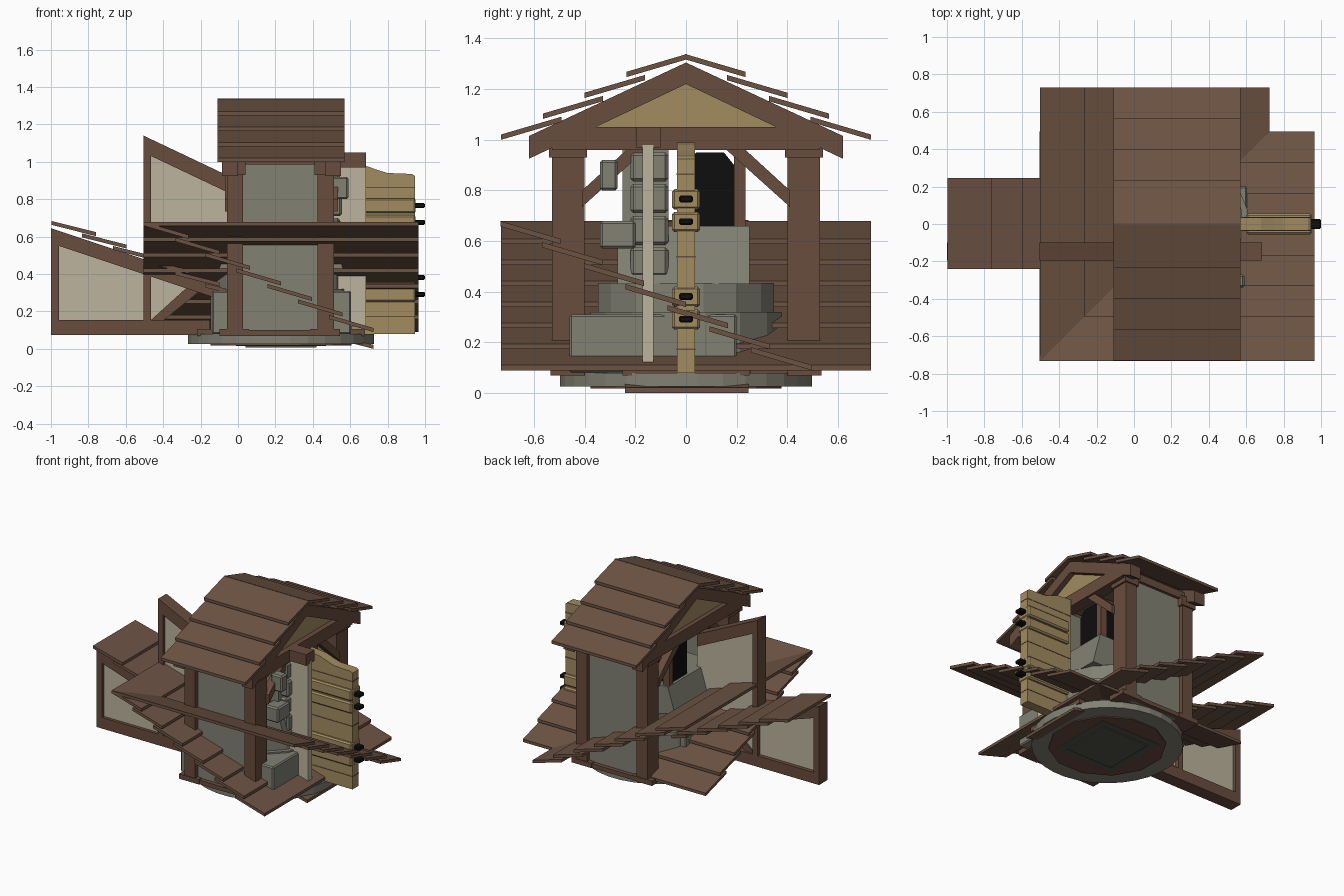
import bpy, bmesh, math
from mathutils import Vector

cube = bpy.data.objects.get("Cube")
if cube:
    bpy.data.objects.remove(cube)


def material(name, r, g, b):
    lin = [((c / 255 + 0.055) / 1.055) ** 2.4 for c in (r, g, b)] + [1]
    m = bpy.data.materials.new(name)
    m.use_nodes = True
    m.diffuse_color = lin
    m.node_tree.nodes["Principled BSDF"].inputs["Base Color"].default_value = lin
    return m


SHINGLE = material("shingle brown", 108, 83, 67)
TIMBER = material("timber brown", 104, 76, 61)
STONE = material("grey stone", 130, 129, 116)
PLASTER = material("pale plaster", 188, 180, 157)
OAK = material("pale oak", 162, 140, 97)
BLACK = material("black", 14, 14, 14)
DARK = material("dark stone", 84, 84, 76)


def finish(name, bm, mat):
    bmesh.ops.recalc_face_normals(bm, faces=bm.faces)
    mesh = bpy.data.meshes.new(name)
    bm.to_mesh(mesh)
    bm.free()
    mesh.materials.append(mat)
    ob = bpy.data.objects.new(name, mesh)
    bpy.context.collection.objects.link(ob)
    return ob


def prism(name, pts, axis, lo, hi, mat):
    """Extrude a 2D outline along an axis; the outline uses the other two axes."""
    bm = bmesh.new()
    place = {"x": lambda u, v, w: (w, u, v),
             "y": lambda u, v, w: (u, w, v),
             "z": lambda u, v, w: (u, v, w)}[axis]
    face = bm.faces.new([bm.verts.new(place(u, v, lo)) for u, v in pts])
    new = bmesh.ops.extrude_face_region(bm, geom=[face])["geom"]
    verts = [g for g in new if isinstance(g, bmesh.types.BMVert)]
    bmesh.ops.translate(bm, verts=verts, vec=Vector(place(0, 0, hi - lo)))
    return finish(name, bm, mat)


def box(name, x, y, z, mat, bevel=0):
    ob = prism(name, [(x[0], y[0]), (x[1], y[0]), (x[1], y[1]), (x[0], y[1])], "z", *z, mat)
    if bevel:
        mod = ob.modifiers.new("bevel", "BEVEL")
        mod.width, mod.segments = bevel, 1
    return ob


def ring(radius, sides, cx=0.23, cy=0.0):
    return [(cx + radius * math.cos(math.tau * (i + .5) / sides),
             cy + radius * math.sin(math.tau * (i + .5) / sides)) for i in range(sides)]


def shingle_rows(name, axis, span, end, z, count, drop, rise, side=1):
    """Overlapping boards, counted upward from the lowest edge."""
    for i in range(count):
        u, v = end - 0.165 * i, z + drop * i
        pts = [(side * u, v), (side * (u - .238), v + rise),
               (side * (u - .238), v + rise + .021), (side * u, v + .021)]
        prism(f"{name}_{i + 1}", pts, axis, *span, SHINGLE)


# Main gabled roof and the sloping lower roofs
for side, tag in ((-1, "front"), (1, "back")):
    shingle_rows(f"main_roof_{tag}", "x", (-.11, .57), .73, 1.0, 4, .0825, .07, side)
shingle_rows("cross_roof", "y", (-.73, .73), .725, .09, 7, .083, .07)
shingle_rows("long_roof", "x", (-.505, .965), .495, .09, 7, .083, .07)
shingle_rows("wing_roof", "y", (-.24, .247), .725, 0, 10, .067, .06)

# Corner posts and long stone walls
for s, tag in ((-1, "front"), (1, "back")):
    ys = sorted((s * .40, s * .53))
    for x, end in ((-.06, "right"), (.425, "left")):
        box(f"{tag}_{end}_post", (x, x + .087), ys, (.07, .98), TIMBER)
        box(f"{tag}_{end}_post_cap", (x - .015, x + .10), sorted((s * .39, s * .54)),
            (.93, 1.0), TIMBER)
        box(f"{tag}_{end}_post_foot", (x - .04, x + .12), sorted((s * .40, s * .535)),
            (.07, .105), TIMBER)
    box(f"{tag}_wall", (.02, .44), sorted((s * .43, s * .50)), (.07, 1.0), STONE)
    box(f"{tag}_wall_plate", (-.08, .55), sorted((s * .42, s * .52)), (.985, 1.04), TIMBER)

# Gable ends
for x0, x1, panel, tag in ((-.085, .0, -.04, "right"), (.465, .55, .5, "left")):
    box(f"{tag}_tie_beam", (x0, x1), (-.53, .53), (.96, 1.05), TIMBER)
    prism(f"{tag}_gable_panel", [(-.4, 1.04), (.4, 1.04), (0, 1.24)], "x",
          panel - .012, panel + .012, OAK)
    for s in (-1, 1):
        prism(f"{tag}_rafter", [(0, 1.305), (s * .62, 1.015), (s * .62, .925), (0, 1.22)],
              "x", x0, x1, TIMBER)
        prism(f"{tag}_brace", [(s * .41, .735), (s * .41, .80), (s * .235, .96), (s * .16, .96)],
              "x", x0 + .015, x1 - .015, TIMBER)

# Round base with floor
prism("stone_base", ring(.5, 32), "z", .025, .08, STONE)
prism("floor_underside", ring(.39, 12), "z", .018, .03, TIMBER)
for i, half in enumerate((.24, .19)):
    box(f"foundation_slab_{i + 1}", (.23 - half, .23 + half), (-half, half),
        (.014 - .006 * i, .03), DARK)
box("floor", (-.22, .68), (-.25, .25), (.07, .105), TIMBER)
box("floor_cross", (-.06, .51), (-.53, .53), (.07, .1), TIMBER)

# Stone hearth and chimney inside
prism("hearth_drum", ring(.385, 16), "z", .08, .32, STONE)
prism("hearth_drum_top", ring(.355, 16), "z", .32, .435, STONE)
box("hearth_block", (-.14, .605), (-.46, .2), (.08, .31), STONE, .008)
prism("hearth_hood", [(-.1, .43), (.56, .43), (.5, .66), (-.03, .66)], "y", -.27, .25, STONE)
box("chimney_core", (.30, .50), (-.25, -.07), (.6, .96), STONE)
for i in range(4):
    box(f"chimney_stone_{i + 1}", (.46, .555 - .01 * (i % 2)), (-.22, -.07),
        (.46 + .125 * i, .575 + .125 * i), STONE, .012)
box("side_stone_low", (.45, .56), (-.34, -.2), (.57, .68), STONE, .01)
box("side_stone_high", (.50, .59), (-.34, -.27), (.80, .92), STONE, .01)

# Dark arched opening with timber frame
prism("opening", [(0, .6), (.19, .6), (.19, .9), (.15, .95), (.04, .95), (0, .9)],
      "x", -.01, .46, BLACK)
for x in (-.03, .43):
    for y in (-.25, .19):
        box("opening_jamb", (x, x + .05), (y, y + .045), (.43, .96), TIMBER)

# Dividing wall: plaster panels with timber framing
WALL, FRAME = (-.172, -.128), (-.195, -.1)
prism("wing_panel", [(-.96, .14), (-.49, .14), (-.49, .44), (-.96, .6)], "y", *WALL, PLASTER)
prism("wing_corner_panel", [(-.47, .15), (-.41, .15), (-.2, .33), (-.47, .43)],
      "y", *WALL, PLASTER)
prism("upper_panel", [(-.47, .4), (0, .4), (0, .86), (-.47, 1.08)], "y", *WALL, PLASTER)
box("entrance_panel", (.43, .685), WALL, (.12, .98), PLASTER)
box("wing_sill", (-1, -.15), FRAME, (.075, .155), TIMBER)
box("wing_end_post", (-1, -.957), FRAME, (.15, .6), TIMBER)
box("inner_post", (-.505, -.465), FRAME, (.15, 1.08), TIMBER)
prism("wing_rafter", [(-1, .565), (-1, .645), (-.1, .345), (-.1, .265)], "y", *FRAME, TIMBER)
prism("wing_brace", [(-.47, .15), (-.4, .15), (-.19, .32), (-.26, .34)], "y",
      -.185, -.115, TIMBER)
prism("upper_rafter", [(-.505, 1.05), (-.505, 1.14), (-.02, .91), (-.02, .82)],
      "y", *FRAME, TIMBER)
box("entrance_lintel", (.42, .685), FRAME, (.97, 1.05), TIMBER)

# Open plank door with battens and black hinges
prism("door", [(.57, .08), (.945, .08), (.945, .925), (.93, .935), (.8, .94), (.75, .955),
               (.68, .98), (.57, .99)], "y", -.035, .035, OAK)
for z in (.635, .725, .25, .34):
    box("door_batten", (.6, .95), (-.056, .056), (z, z + .08), OAK, .01)
    box("door_hinge", (.94, 1.0), (-.027, .027), (z + .028, z + .055), BLACK, .006)
for z in (.17, .535, .86):
    box("door_plank_gap", (.575, .947), (-.037, .037), (z, z + .006), TIMBER)
